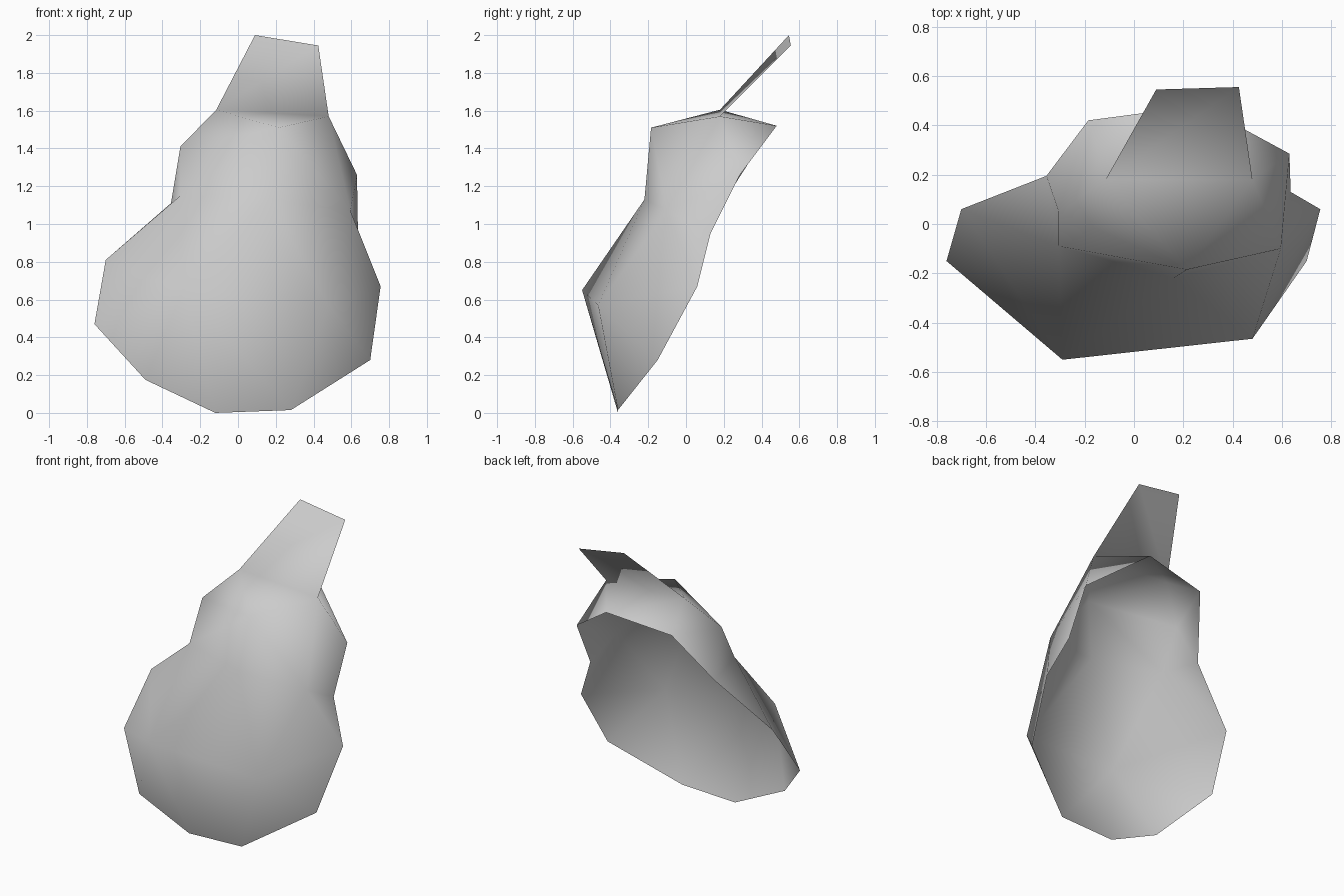
import bpy, bmesh

if "Cube" in bpy.data.objects:
    bpy.data.objects.remove(bpy.data.objects["Cube"])

# One flat colour
mat = bpy.data.materials.new("plain grey")
mat.diffuse_color = (0.6, 0.6, 0.6, 1)
mat.use_nodes = True
mat.node_tree.nodes["Principled BSDF"].inputs["Base Color"].default_value = mat.diffuse_color

bm = bmesh.new()

# Open back rim of the hollow pear shell, counterclockwise from the bottom
rim = [bm.verts.new(p) for p in (
    (-.12, -.36, 0), (.28, -.36, .015), (.70, -.15, .28), (.755, .06, .67),
    (.635, .13, .95), (.63, .285, 1.26), (.27, .48, 1.52), (-.185, .42, 1.46),
    (-.355, .195, 1.11), (-.70, .06, .81), (-.76, -.15, .47), (-.49, -.37, .175))]

# Raised front loop; each point fans out to the rim points from start to end
front = [((-.29, -.55, .65), 9, 12), ((.48, -.465, .57), 1, 3),
         ((.595, -.10, 1.07), 3, 5), ((.48, .18, 1.57), 5, 6),
         ((-.115, .18, 1.605), 6, 7), ((-.305, .05, 1.41), 7, 8),
         ((-.305, -.09, 1.15), 8, 9)]
loop = [bm.verts.new(p) for p, _, _ in front]


def fan(hub, ring):
    for a, b in zip(ring, ring[1:]):
        bm.faces.new((hub, a, b))


# Sides of the shell: fans plus the faces that join neighbouring fans
for i, (_, start, end) in enumerate(front):
    fan(loop[i], [rim[k % 12] for k in range(start, end + 1)])
    j = (i + 1) % len(loop)
    a, b = rim[end % 12], rim[front[j][1]]
    bm.faces.new((loop[i], a, loop[j]) if a == b else (loop[i], a, b, loop[j]))

# Front of the shell around the waist and neck points
belly_l, belly_r, waist_r, top_r, top_l, neck_l, waist_l = loop
waist = bm.verts.new((.16, -.22, 1.13))
neck = bm.verts.new((.215, -.185, 1.51))
fan(waist, [belly_l, belly_r, waist_r, neck, waist_l, belly_l])
fan(neck, [waist_r, top_r, top_l, neck_l, waist_l])

# Thin stem flap leaning back from the top edge
tip_r = bm.verts.new((.425, .555, 1.945))
tip_l = bm.verts.new((.09, .545, 2.0))
bm.faces.new((top_l, top_r, tip_r, tip_l))

for f in bm.faces:
    f.smooth = True
mesh = bpy.data.meshes.new("pear_shell")
bm.to_mesh(mesh)
bm.free()
mesh.materials.append(mat)
bpy.context.collection.objects.link(bpy.data.objects.new("pear_shell_with_stem", mesh))
